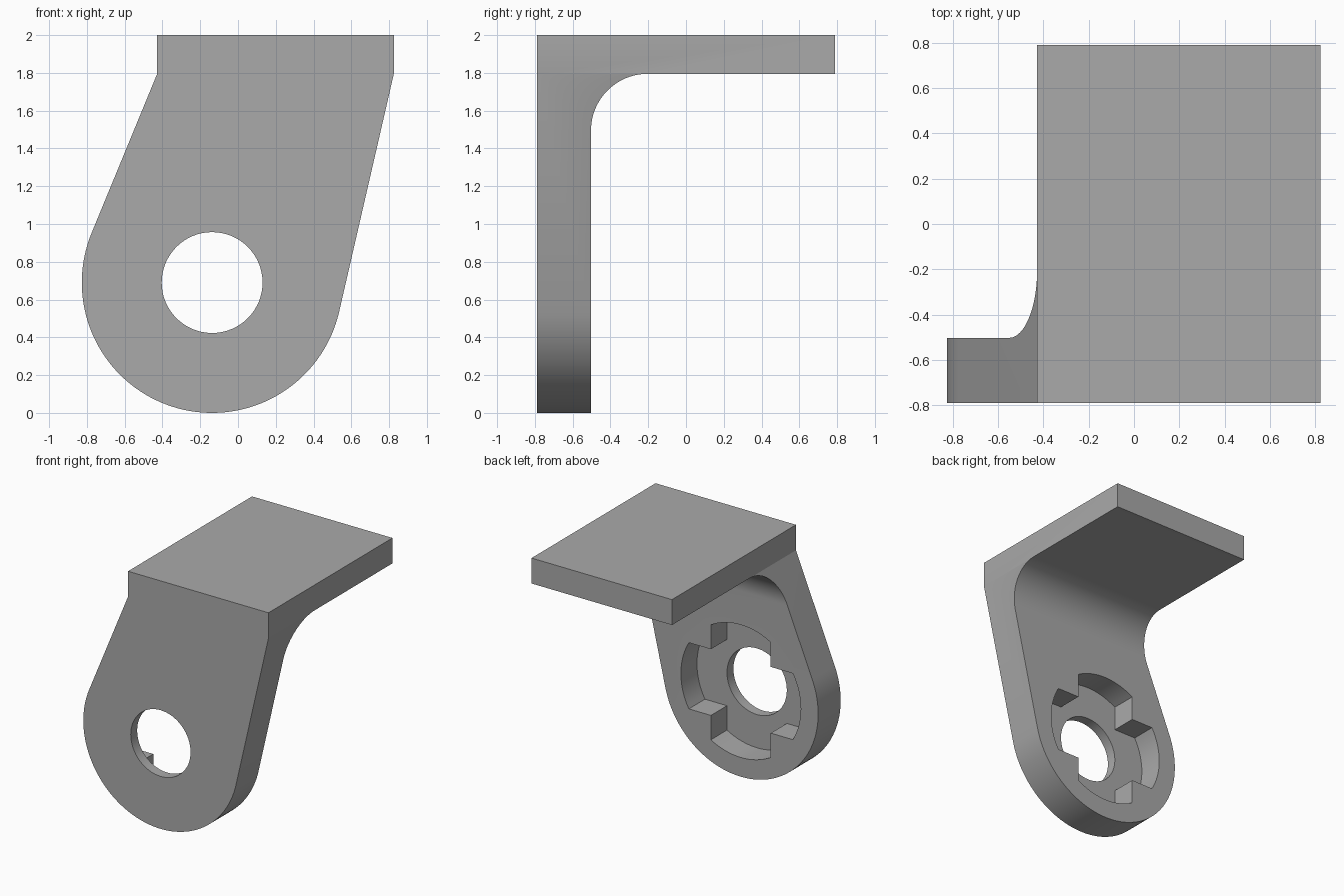
import bpy, bmesh, math

cube = bpy.data.objects.get("Cube")
if cube:
    bpy.data.objects.remove(cube, do_unlink=True)

grey = bpy.data.materials.new("plain grey")
grey.use_nodes = True
colour = (0.4, 0.4, 0.4, 1)
grey.diffuse_color = colour
grey.node_tree.nodes["Principled BSDF"].inputs["Base Color"].default_value = colour

# Main sizes
HALF_Y = 0.79
TOP, UNDER = 2.0, 1.795        # top plate
WALL = -0.503                  # back face of the upright wall
LEFT, RIGHT = -0.428, 0.825    # sides of the top plate
CX, CZ, R = -0.137, 0.69, 0.69 # rounded lower end
FILLET = 0.3
HOLE, RECESS, DEPTH = 0.267, 0.535, 0.205


def arc(cx, cy, r, start, end, n):
    """Points along an arc, angles in radians."""
    steps = [start + (end - start) * i / n for i in range(n + 1)]
    return [(cx + r * math.cos(a), cy + r * math.sin(a)) for a in steps]


def prism(name, points, axis, start, end):
    """Extrude a closed profile along x (profile is y, z) or y (profile is x, z)."""
    bm = bmesh.new()
    place = (lambda p: (start, *p)) if axis == "x" else (lambda p: (p[0], start, p[1]))
    face = bm.faces.new([bm.verts.new(place(p)) for p in points])
    moved = bmesh.ops.extrude_face_region(bm, geom=[face])["geom"]
    shift = (end - start, 0, 0) if axis == "x" else (0, end - start, 0)
    bmesh.ops.translate(bm, vec=shift, verts=[v for v in moved if isinstance(v, bmesh.types.BMVert)])
    bmesh.ops.recalc_face_normals(bm, faces=bm.faces)
    mesh = bpy.data.meshes.new(name)
    bm.to_mesh(mesh)
    bm.free()
    mesh.materials.append(grey)
    obj = bpy.data.objects.new(name, mesh)
    bpy.context.collection.objects.link(obj)
    return obj


def tangent_angle(x, z, side):
    """Angle on the rounded end where the line to a plate corner touches it."""
    dx, dz = x - CX, z - CZ
    return math.atan2(dz, dx) + side * math.acos(R / math.hypot(dx, dz))


# Bracket: side profile with an inner fillet
side = [(-HALF_Y, -0.1), (WALL, -0.1)]
side += arc(WALL + FILLET, UNDER - FILLET, FILLET, math.pi, math.pi / 2, 24)
side += [(HALF_Y, UNDER), (HALF_Y, TOP), (-HALF_Y, TOP)]
bracket = prism("bracket", side, "x", LEFT - 1, RIGHT + 1)

# Front outline: straight top, tapered sides, round lower end
a_left = tangent_angle(LEFT, UNDER, 1)
a_right = tangent_angle(RIGHT, UNDER, -1) + 2 * math.pi
outline = [(RIGHT, UNDER), (RIGHT, TOP + 0.1), (LEFT, TOP + 0.1), (LEFT, UNDER)]
outline += arc(CX, CZ, R, a_left, a_right, 72)
outline_cutter = prism("outline_cutter", outline, "y", -1, 1)

# Shaft hole
hole = arc(CX, CZ, HOLE, 0, 2 * math.pi, 64)[:-1]
hole_cutter = prism("hole_cutter", hole, "y", -1, WALL + 0.1)

# Cross-shaped recess with rounded arm ends
spread = math.asin(HOLE / RECESS)
cross = []
for k in range(4):
    mid = k * math.pi / 2
    cross += arc(CX, CZ, RECESS, mid - spread, mid + spread, 16)
    corner = mid + math.pi / 4
    cross.append((CX + HOLE * math.sqrt(2) * math.cos(corner),
                  CZ + HOLE * math.sqrt(2) * math.sin(corner)))
recess_cutter = prism("recess_cutter", cross, "y", WALL - DEPTH, WALL + 0.1)

# Shape the bracket, then drop the cutters
cuts = [(outline_cutter, "INTERSECT"), (recess_cutter, "DIFFERENCE"), (hole_cutter, "DIFFERENCE")]
bpy.context.view_layer.objects.active = bracket
bracket.select_set(True)
for cutter, operation in cuts:
    cutter.hide_render = True
    mod = bracket.modifiers.new(cutter.name, "BOOLEAN")
    mod.operation, mod.solver, mod.object = operation, "EXACT", cutter
    bpy.ops.object.modifier_apply(modifier=mod.name)
    bpy.data.objects.remove(cutter, do_unlink=True)

bpy.ops.object.shade_smooth_by_angle(angle=math.radians(20))
